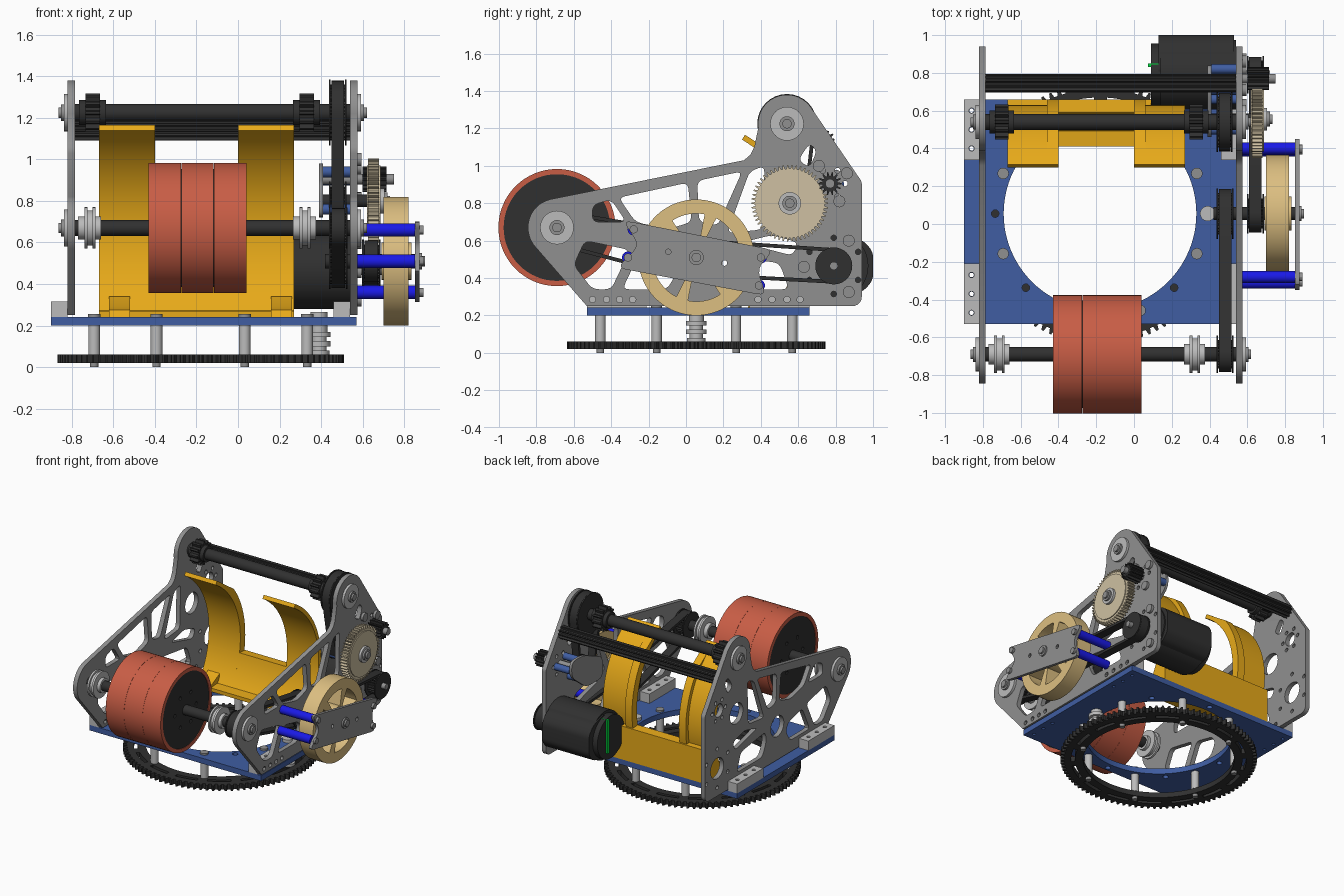
import bpy, bmesh
from math import pi, cos, sin, atan2, acos, radians, hypot
from mathutils import Matrix, Vector

if "Cube" in bpy.data.objects:
    bpy.data.objects.remove(bpy.data.objects["Cube"])

def mat(name, r, g, b):
    m = bpy.data.materials.new(name)
    m.diffuse_color = (r, g, b, 1)
    m.use_nodes = True
    m.node_tree.nodes["Principled BSDF"].inputs["Base Color"].default_value = m.diffuse_color
    return m

GREY, LIGHT = mat("grey", .28, .28, .28), mat("light_grey", .5, .5, .5)
BLACK, BLUE = mat("black", .03, .03, .03), mat("blue", .05, .11, .36)
POST, YELLOW = mat("bright_blue", .01, .01, .8), mat("yellow", .8, .4, .01)
RED, TAN, GREEN = mat("red", .58, .11, .06), mat("tan", .72, .52, .22), mat("green", 0, .7, .05)
CREAM = mat("cream", .62, .53, .36)
# local-to-world frames: profiles in (y,z) run along x, profiles in (x,y) run along z
FRAME = {'x': Matrix(((0, 0, 1), (1, 0, 0), (0, 1, 0))).to_4x4(), 'z': Matrix.Identity(4)}

# ---------- 2D outlines ----------
def arc(c, r, a0, a1, n=16):
    return [(c[0] + r * cos(radians(a0 + (a1 - a0) * i / n)),
             c[1] + r * sin(radians(a0 + (a1 - a0) * i / n))) for i in range(n + 1)]

def circle(c, r, n=24):
    return arc(c, r, 0, 360, n)[:-1]

def sector(c, r0, r1, a0, a1):
    return arc(c, r1, a0, a1, 8) + arc(c, r0, a1, a0, 8)

def rounded(pts, r):
    out = []
    for i, p in enumerate(pts):
        p, a, b = Vector(p), Vector(pts[i - 1]), Vector(pts[(i + 1) % len(pts)])
        s = p + (a - p).normalized() * min(r, (a - p).length * .45)
        e = p + (b - p).normalized() * min(r, (b - p).length * .45)
        out += [tuple(s * (1 - t) ** 2 + p * 2 * t * (1 - t) + e * t * t) for t in (0, .25, .5, .75, 1)]
    return out

def teeth(c, r, depth, n):
    out = []
    for i in range(n):
        for f, rr in ((-.3, r - depth), (-.13, r), (.13, r), (.3, r - depth)):
            a = 2 * pi * (i + f) / n
            out.append((c[0] + rr * cos(a), c[1] + rr * sin(a)))
    return out

def hull(c1, r1, c2, r2):
    d = atan2(c2[1] - c1[1], c2[0] - c1[0]) * 180 / pi
    a = acos((r1 - r2) / hypot(c2[0] - c1[0], c2[1] - c1[1])) * 180 / pi
    return arc(c1, r1, d + a, d + 360 - a, 20) + arc(c2, r2, d - a, d + a, 20)

# ---------- solids ----------
def flat(name, outline, holes, lo, hi, material, axis='x'):
    cu = bpy.data.curves.new(name, 'CURVE')
    cu.dimensions, cu.fill_mode, cu.extrude = '2D', 'BOTH', (hi - lo) / 2
    for pts in [outline] + holes:
        s = cu.splines.new('POLY')
        s.points.add(len(pts) - 1)
        for q, p in zip(s.points, pts):
            q.co = (p[0], p[1], 0, 1)
        s.use_cyclic_u = True
    tmp = bpy.data.objects.new(name + "_curve", cu)
    bpy.context.collection.objects.link(tmp)
    me = bpy.data.meshes.new_from_object(tmp.evaluated_get(bpy.context.evaluated_depsgraph_get()))
    bpy.data.objects.remove(tmp)
    bm = bmesh.new()
    bm.from_mesh(me)
    bmesh.ops.remove_doubles(bm, verts=bm.verts, dist=1e-5)
    bm.transform(FRAME[axis] @ Matrix.Translation((0, 0, (lo + hi) / 2)))
    bmesh.ops.recalc_face_normals(bm, faces=bm.faces)
    bm.to_mesh(me)
    bm.free()
    me.materials.clear()
    me.materials.append(material)
    ob = bpy.data.objects.new(name, me)
    bpy.context.collection.objects.link(ob)
    return ob

def rod(name, c, r, lo, hi, material, axis='x', n=32):
    return flat(name, circle(c, r, n), [], lo, hi, material, axis)

def box(name, x0, x1, y0, y1, z0, z1, material, holes=[]):
    return flat(name, [(x0, y0), (x1, y0), (x1, y1), (x0, y1)], holes, z0, z1, material, 'z')

def belt(name, c1, r1, c2, r2, lo, hi):
    flat(name, hull(c1, r1, c2, r2), [hull(c1, r1 - .02, c2, r2 - .02)], lo, hi, BLACK)
    for c, r in ((c1, r1), (c2, r2)):
        flat(name + "_pulley", teeth(c, r - .02, .012, 24), [], lo - .005, hi + .005, BLACK)
        for x in (lo - .012, hi + .004):
            rod(name + "_pulley_flange", c, r + .004, x, x + .008, BLACK)

ROLL, TOP, FLY, GEAR = (-.69, .67), (.54, 1.225), (.055, .51), (.555, .80)
MOTOR, PINION, REAR, C = (.79, .465), (.77, .905), (.745, 1.14), (-.18, .055)
around = lambda c, r, n, a0=0: [(c[0] + r * cos(radians(a0 + 360 * i / n)),
                                 c[1] + r * sin(radians(a0 + 360 * i / n))) for i in range(n)]

# ---------- turntable: ring gear, standoffs, base plate ----------
slots = [sector(C, .588, .615, 22.5 * i + 3, 22.5 * i + 19) for i in range(16)]
flat("ring_gear", teeth(C, .69, .028, 96), [circle(C, .53, 96)] + slots, .02, .06, BLACK, 'z')
for p in around(C, .555, 8, 22.5):
    rod("standoff", p, .028, .06, .20, LIGHT, 'z')
    rod("standoff_bolt", p, .02, 0, .02, GREY, 'z')
    rod("base_bolt", p, .03, .24, .255, GREY, 'z', 16)
base_holes = [circle(p, .02, 16) for p in around(C, .555, 8, 45)[:7]]
base_holes += [circle((x, y), .012, 12) for x in (-.86, .52) for y in (-.47, -.37, -.27, .4, .5, .6)]
flat("base_plate", [(-.9, -.53), (.57, -.53), (.57, .66), (-.9, .66)],
     [circle(C, .51, 96)] + base_holes, .2, .242, BLUE, 'z')
for lo, hi, r in ((.06, .08, .05), (.08, .1, .035), (.1, .125, .055), (.125, .145, .035),
                  (.145, .17, .055), (.17, .2, .04), (.242, .265, .04)):
    rod("guide_roller", (.39, .055), r, lo, hi, LIGHT, 'z')
for x0, x1 in ((-.9, -.82), (.46, .54)):
    for y in (-.53, .34):
        box("mount_block", x0, x1, y, y + .32, .242, .315, LIGHT,
            [circle((x0 + .04, y + .06 + .1 * i), .014, 12) for i in range(3)])

# ---------- side plates with truss windows ----------
outline = ([(-.53, .25)] + arc((.89, .30), .05, -90, 0, 6) + arc((.89, .90), .05, 0, 30, 4)
           + arc(TOP, .155, 34, 188, 24) + [(.365, 1.1), (.345, 1.06), (.31, 1.03)]
           + arc(ROLL, .155, 102, 221, 20))
windows = [
    [(-.50, .79), (-.40, .82), (-.32, .70), (-.50, .70)],
    [(-.36, .83), (.01, .91), (.03, .70), (-.10, .66), (-.27, .70)],
    [(.06, .92), (.30, .97), (.17, .68), (.07, .70)],
    [(.34, .97), (.42, 1.0), (.41, .66), (.22, .64)],
    [(-.54, .60), (-.30, .55), (-.40, .34), (-.50, .34), (-.60, .47)],
    [(-.25, .53), (-.08, .49), (-.05, .43), (-.10, .34), (-.34, .34)],
    [(.19, .44), (.20, .52), (.50, .48), (.55, .34), (.24, .34)],
    [(.30, .59), (.46, .63), (.60, .59), (.57, .52)],
    [(.60, 1.03), (.66, 1.12), (.70, 1.08), (.66, .99)]]
cuts = [rounded(w, .035) for w in windows]
cuts += [circle((y, .285), .017, 12) for y in (-.5, -.425, -.355, -.285, .385, .46, .54, .61)]
cuts += [circle(p, .015, 12) for p in around(MOTOR, .15, 6, 30) + around(PINION, .08, 6)]
left_cuts = [circle(MOTOR, .08), circle(PINION, .05), circle(GEAR, .08), circle(FLY, .08)]
flat("right_side_plate", outline, cuts, .54, .575, GREY)
flat("left_side_plate", outline, cuts + left_cuts, -.82, -.785, GREY)

def bearing(c, x, s, size=.09):
    # bearing cap and screw head on the outer face, s is the outward direction
    for r, a, b in ((size, 0, .018), (.04, .018, .032), (.025, .032, .045)):
        rod("bearing_cap", c, r, *sorted((x + s * a, x + s * b)), LIGHT if r > .05 else GREY)

for c in (ROLL, TOP):
    bearing(c, .575, 1)
    bearing(c, -.82, -1)
for p in ((.71, 1.0), (.86, .96), (.82, .81), (.87, .6), (.63, .46), (.87, .325)):
    rod("plate_screw", p, .032, .575, .595, GREY, n=16)

# ---------- front roller ----------
rod("roller_shaft", ROLL, .038, -.785, .54, BLACK)
for i in range(3):
    x = -.43 + .157 * i
    flat("roller_tread", circle(ROLL, .313, 64), [circle(ROLL, .285, 64)], x, x + .156, RED)
flat("roller_core", circle(ROLL, .285, 64), [circle(p, .014, 10) for p in around(ROLL, .13, 6)],
     -.425, .035, BLACK)
for x in (-.74, .295):
    for a, b, r in ((0, .015, .1), (.015, .04, .085), (.04, .055, .1), (-.03, .08, .055)):
        rod("shaft_collar", ROLL, r, x + a, x + b, LIGHT)
belt("roller_belt", ROLL, .095, FLY, .13, .45, .515)

# ---------- top and rear shafts ----------
rod("top_shaft", TOP, .042, -.785, .54, BLACK)
for x in (-.735, .295):
    flat("top_sprocket", teeth(TOP, .092, .022, 12), [], x, x + .07, BLACK)
    rod("top_sprocket_hub", TOP, .06, x - .03, x + .1, BLACK)
flat("rear_splined_shaft", teeth(REAR, .05, .014, 10), [], -.785, .54, BLACK)
belt("top_belt", TOP, .155, GEAR, .09, .45, .51)

# ---------- reduction gear, pinion and gearbox ----------
flat("reduction_gear", teeth(GEAR, .205, .02, 54), [], .625, .68, CREAM)
rod("reduction_gear_hub", GEAR, .17, .62, .687, CREAM)
rod("gear_shaft", GEAR, .03, .40, .66, BLACK)
bearing(GEAR, .687, 1, .06)
flat("pinion", teeth(PINION, .062, .02, 14), [], .60, .715, BLACK)
rod("pinion_shaft", PINION, .025, .40, .75, GREY)
flat("gearbox_plate", rounded([(.46, .72), (.66, .72), (.84, .86), (.84, .98), (.7, .98), (.46, .88)], .05),
     [], .39, .41, GREY)
for p in ((.50, .76), (.71, .94), (.66, .77), (.82, .90)):
    rod("gearbox_standoff", p, .026, .41, .54, BLUE)

# ---------- flywheel and outer support ----------
flat("flywheel", circle(FLY, .31, 72),
     [sector(FLY, .11, .235, 60 * i + 19, 60 * i + 63) for i in range(6)], .70, .82, TAN)
rod("flywheel_hub", FLY, .09, .69, .835, TAN)
rod("flywheel_shaft", FLY, .035, .42, .86, BLACK)
flat("outer_support", rounded([(-.34, .71), (.47, .55), (.38, .45), (.43, .305), (-.37, .455), (-.25, .575)], .05),
     [circle((.055 + s, .51 - s * .2), .015, 12) for s in (-.15, .15)], .852, .875, GREY)
bearing(FLY, .855, 1)
for p in ((-.28, .66), (.40, .51), (.39, .36), (-.31, .51)):
    rod("support_post", p, .032, .575, .852, POST)
    rod("post_screw", p, .022, .875, .893, GREY, n=12)
belt("motor_belt", FLY, .10, MOTOR, .095, .61, .675)

# ---------- motor ----------
rod("motor_body", MOTOR, .185, .14, .54, BLACK, n=48)
rod("motor_end_cap", MOTOR, .165, .09, .14, BLACK, n=48)
flat("motor_terminal_housing", rounded([(.80, .30), (.95, .33), (1.0, .39), (1.0, .54), (.95, .60), (.80, .64)], .03),
     [], .13, .53, BLACK)
rod("motor_shaft", MOTOR, .022, .54, .72, GREY)
box("motor_connector", .075, .15, .83, .85, .36, .62, GREEN)

# ---------- yellow ball guide ----------
G = (0, .62)
for x0, x1, xr in ((-.67, -.40, -.46), (0, .27, 0)):
    flat("guide_arm", arc(G, .60, -36, 60, 32) + arc(G, .63, 60, -36, 32), [], x0, x1, YELLOW)
    flat("guide_arm_rib", arc(G, .628, -30, 54, 32) + arc(G, .66, 38, -30, 32), [], xr, xr + .06, YELLOW)
for x0 in (-.62, .16):
    flat("guide_foot", [(.33, .242), (.50, .242), (.52, .34), (.42, .29), (.35, .275)], [], x0, x0 + .10, YELLOW)
flat("guide_base", [(.41, .242), (.66, .242), (.66, .50)] + arc(G, .60, -11, -35, 10) + [(.41, .27)],
     [], -.67, .27, YELLOW)

# ---------- smooth shading with sharp edges ----------
for ob in bpy.context.scene.objects:
    ob.select_set(ob.type == 'MESH')
    bpy.context.view_layer.objects.active = ob
bpy.ops.object.shade_smooth_by_angle(angle=radians(30))
